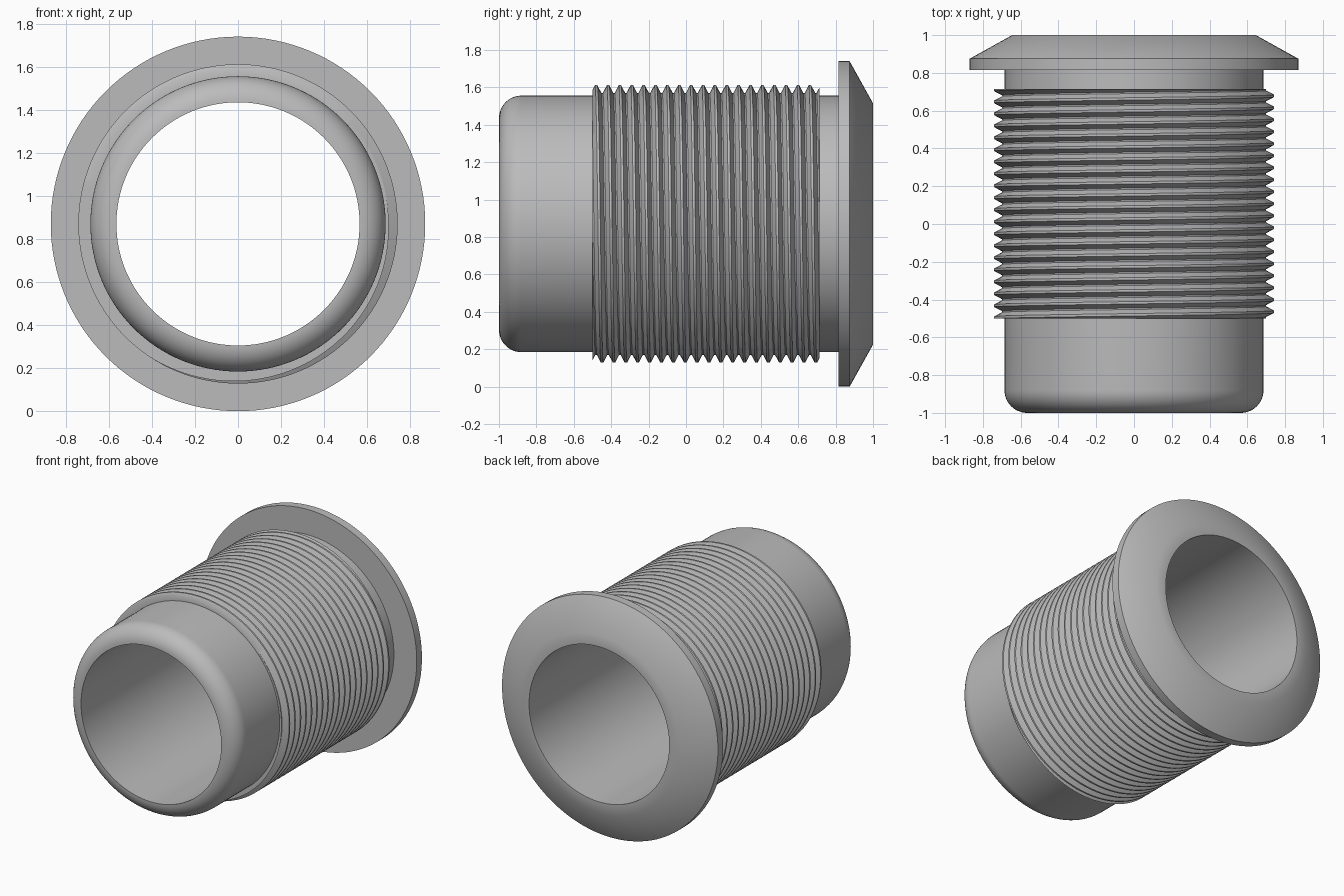
import bpy
import bmesh
import math
from mathutils import Vector

if "Cube" in bpy.data.objects:
    bpy.data.objects.remove(bpy.data.objects["Cube"])

AXIS_Z = 0.87
BORE, BODY, ROOT, CREST = 0.565, 0.686, 0.70, 0.742
START, END, PITCH = -0.5, 0.715, 0.0635
SEGMENTS = 128

grey = bpy.data.materials.new("satin grey")
grey.use_nodes = True
colour = (0.5, 0.5, 0.5, 1)
grey.diffuse_color = colour
grey.node_tree.nodes["Principled BSDF"].inputs["Base Color"].default_value = colour


def finish(bm, name):
    """Turn the mesh into a grey object with smooth curves and sharp edges."""
    bmesh.ops.recalc_face_normals(bm, faces=bm.faces)
    mesh = bpy.data.meshes.new(name)
    bm.to_mesh(mesh)
    bm.free()
    mesh.materials.append(grey)
    obj = bpy.data.objects.new(name, mesh)
    bpy.context.collection.objects.link(obj)
    bpy.ops.object.select_all(action="DESELECT")
    obj.select_set(True)
    bpy.context.view_layer.objects.active = obj
    bpy.ops.object.shade_smooth_by_angle(angle=math.radians(32))
    return obj


def point(radius, angle, y):
    return Vector((radius * math.cos(angle), y, AXIS_Z + radius * math.sin(angle)))


# Flanged sleeve: rounded nose, straight barrel, tapered flange and open bore
fillet = BODY - BORE
profile = [(BORE + fillet * math.sin(a), -1 + fillet * (1 - math.cos(a)))
           for a in [math.pi / 2 * i / 12 for i in range(13)]]
profile += [(BODY, 0.815), (0.87, 0.815), (0.87, 0.875), (0.645, 1), (BORE, 1)]

bm = bmesh.new()
rings = [[bm.verts.new(point(r, math.tau * s / SEGMENTS, y)) for r, y in profile]
         for s in range(SEGMENTS)]
for s in range(SEGMENTS):
    a, b = rings[s - 1], rings[s]
    for i in range(len(profile)):
        bm.faces.new((a[i - 1], a[i], b[i], b[i - 1]))
finish(bm, "flanged_sleeve")

# Right-handed helical thread, swept past both ends and then trimmed flat
tooth = [(ROOT, 0), (ROOT, 0.12), (CREST, 0.46), (CREST, 0.66)]
turns = math.ceil((END - START) / PITCH) + 2
bm = bmesh.new()
path = []
for s in range(turns * SEGMENTS + 1):
    turn = s / SEGMENTS
    path.append([bm.verts.new(point(r, -math.tau * turn, START + PITCH * (turn + t - 2)))
                 for r, t in tooth + [(ROOT, 1)]])
for a, b in zip(path, path[1:]):
    for i in range(len(tooth)):
        bm.faces.new((a[i], a[i + 1], b[i + 1], b[i]))
bmesh.ops.remove_doubles(bm, verts=bm.verts, dist=0.0001)
for y, side in ((START, -1), (END, 1)):
    bmesh.ops.bisect_plane(bm, geom=bm.verts[:] + bm.edges[:] + bm.faces[:], dist=1e-6,
                           plane_co=(0, y, 0), plane_no=(0, side, 0), clear_outer=True)

# Flat end rings joining the thread to the barrel
rim = [e for e in bm.edges if e.is_boundary]
extruded = bmesh.ops.extrude_edge_only(bm, edges=rim)["geom"]
for v in extruded:
    if isinstance(v, bmesh.types.BMVert):
        angle = math.atan2(v.co.z - AXIS_Z, v.co.x)
        v.co = point(BODY - 0.004, angle, v.co.y)
finish(bm, "helical_thread")
